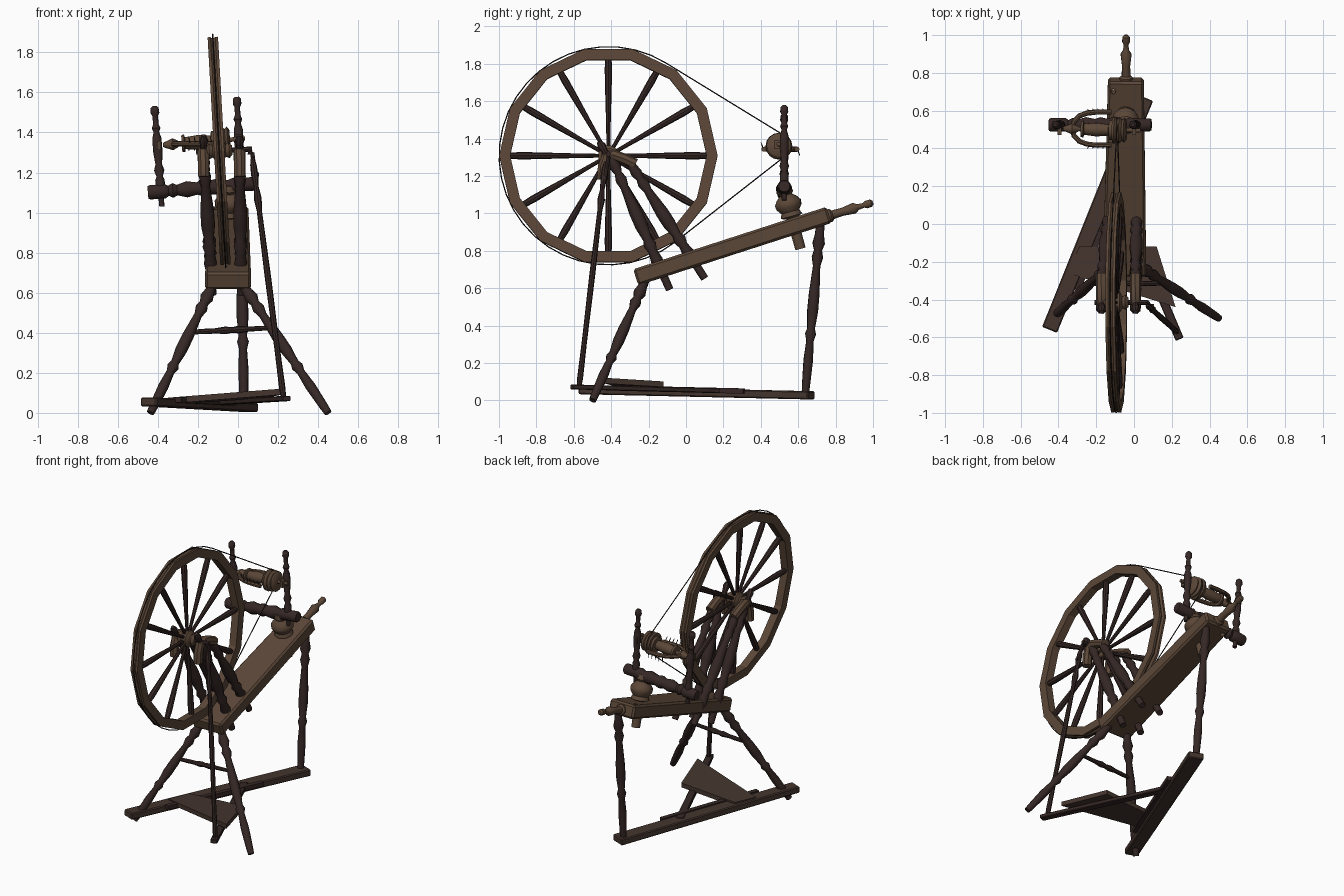
import bpy, bmesh, math
from mathutils import Vector as V


def material(name, rgb):
    m = bpy.data.materials.new(name)
    m.diffuse_color = (*rgb, 1)
    return m


LIGHT = material("warm_brown_wood", (0.105, 0.063, 0.039))
MID = material("worn_brown_wood", (0.058, 0.035, 0.027))
DARK = material("dark_turned_wood", (0.036, 0.021, 0.019))
CORD = material("dark_cord", (0.022, 0.015, 0.013))


def add(name, bm, mat, smooth=True):
    bmesh.ops.recalc_face_normals(bm, faces=bm.faces)
    me = bpy.data.meshes.new(name)
    bm.to_mesh(me)
    bm.free()
    me.materials.append(mat)
    if smooth:
        me.polygons.foreach_set("use_smooth", [True] * len(me.polygons))
        me.set_sharp_from_angle(angle=math.radians(40))
    ob = bpy.data.objects.new(name, me)
    bpy.context.collection.objects.link(ob)
    return ob


def skin(bm, rings, closed=False):
    """Join equal rings of points with quads, capping open ends."""
    vs = [[bm.verts.new(p) for p in r] for r in rings]
    n = len(vs[0])
    for i in range(len(vs) if closed else len(vs) - 1):
        a, b = vs[i], vs[(i + 1) % len(vs)]
        for j in range(n):
            bm.faces.new((a[j], a[(j + 1) % n], b[(j + 1) % n], b[j]))
    if not closed:
        bm.faces.new(vs[0])
        bm.faces.new(vs[-1])


def turned(name, p0, p1, profile, mat, sides=10):
    """Lathe of (fraction, radius) pairs along p0 -> p1."""
    p0, p1 = V(p0), V(p1)
    d = p1 - p0
    u = d.orthogonal().normalized()
    w = d.normalized().cross(u)
    bm = bmesh.new()
    ang = [2 * math.pi * k / sides for k in range(sides)]
    skin(bm, [[p0 + d * t + (u * math.cos(a) + w * math.sin(a)) * r for a in ang] for t, r in profile])
    return add(name, bm, mat)


def board(name, p0, p1, w0, w1, h, mat, bevel=0.008):
    """Slanted plank whose width stays level."""
    p0, p1 = V(p0), V(p1)
    d = (p1 - p0).normalized()
    s = d.cross(V((0, 0, 1))).normalized()
    n = s.cross(d)
    bm = bmesh.new()
    skin(bm, [[p + s * (w * a / 2) + n * (h * b / 2) for a, b in ((-1, -1), (1, -1), (1, 1), (-1, 1))]
              for p, w in ((p0, w0), (p1, w1))])
    if bevel:
        bmesh.ops.bevel(bm, geom=bm.edges[:], offset=bevel, segments=1, affect='EDGES')
    return add(name, bm, mat, False)


def tube(name, pts, r, mat, closed=False, sides=8):
    """Round tube following a path."""
    pts = [V(p) for p in pts]
    n = len(pts)
    bm, rings, u = bmesh.new(), [], None
    for i, p in enumerate(pts):
        a = pts[i - 1] if (i or closed) else p
        b = pts[(i + 1) % n] if (i < n - 1 or closed) else p
        t = (b - a).normalized()
        u = t.orthogonal().normalized() if u is None else (u - t * u.dot(t)).normalized()
        w = t.cross(u)
        rings.append([p + (u * math.cos(2 * math.pi * k / sides) + w * math.sin(2 * math.pi * k / sides)) * r
                      for k in range(sides)])
    skin(bm, rings, closed)
    return add(name, bm, mat)


# Tilted wheel frame
C = V((-0.094, -0.415, 1.308))
UP = V((-0.056, 0, 1)).normalized()
AX = V((0, 1, 0)).cross(UP)


def on_wheel(deg, r, off=0):
    a = math.radians(deg)
    return C + V((0, math.cos(a), 0)) * r + UP * (math.sin(a) * r) + AX * off


# Wheel rim with a groove for the cord
section = [(0.525, -0.026), (0.584, -0.026), (0.584, -0.012), (0.574, 0), (0.584, 0.012),
           (0.584, 0.026), (0.525, 0.026)]
bm = bmesh.new()
skin(bm, [[on_wheel(i * 360 / 14, r, o) for r, o in section] for i in range(14)], True)
add("wheel_rim", bm, LIGHT, False)

# Spokes, hub and axle
for i in range(12):
    turned("spoke", on_wheel(i * 30, 0.03), on_wheel(i * 30, 0.54),
           [(0, .010), (.25, .012), (.6, .017), (.85, .02), (1, .016)], DARK, 8)
turned("wheel_hub", C - AX * 0.065, C + AX * 0.065,
       [(0, .025), (.12, .04), (.25, .032), (.35, .055), (.65, .055), (.75, .032), (.88, .04), (1, .025)], LIGHT, 12)
turned("axle", C - AX * 0.115, C + AX * 0.165, [(0, .013), (1, .013)], DARK, 8)

# Drive cord round the wheel and the flyer pulley
F = V((-0.09, 0.495, 1.36))
cord = [on_wheel(58 + k * 250 / 28, 0.584) for k in range(29)]
for k in range(9):
    a = math.radians(-52 + k * 110 / 8)
    cord.append(F + V((0, math.cos(a), math.sin(a))) * 0.064)
tube("drive_cord", cord, 0.0035, CORD, True, 5)

# Sloping bench with a small hole, and its tail handle
bench = board("bench", (-0.05, -0.268, 0.658), (-0.043, 0.765, 0.992), 0.23, 0.19, 0.09, LIGHT, 0.012)
cutter = turned("hole_cutter", (-0.11, 0.74, 0.88), (-0.11, 0.69, 1.06), [(0, .014), (1, .014)], DARK, 10)
cutter.hide_render = True
cutter.hide_viewport = True
mod = bench.modifiers.new("hole", 'BOOLEAN')
mod.operation = 'DIFFERENCE'
mod.object = cutter
turned("tail_handle", (-0.042, 0.75, 0.982), (-0.042, 1.0, 1.058),
       [(0, .036), (.1, .036), (.14, .024), (.35, .022), (.6, .03), (.68, .016), (.8, .013), (.85, .021),
        (.96, .02), (1, .01)], LIGHT)

# Turned legs
LEG = [(0, .022), (.08, .025), (.13, .034), (.17, .022), (.21, .031), (.26, .02), (.42, .029), (.52, .03),
       (.62, .021), (.65, .03), (.69, .02), (.8, .026), (.95, .022), (1, .019)]
turned("front_left_leg", (-0.115, -0.21, 0.66), (-0.437, -0.5, 0.0), LEG, DARK)
turned("front_right_leg", (0.01, -0.21, 0.66), (0.45, -0.5, 0.0), LEG, DARK)
turned("back_leg", (0.015, 0.72, 0.96), (0.03, 0.637, 0.03), LEG, DARK)
turned("leg_stretcher", (-0.235, -0.315, 0.403), (0.175, -0.315, 0.425),
       [(0, .011), (.2, .014), (.3, .013), (.42, .019), (.5, .014), (.58, .019), (.7, .013), (1, .011)], DARK, 8)

# Floor bar and treadle
board("floor_bar", (-0.447, -0.56, 0.055), (0.055, 0.67, 0.027), 0.085, 0.1, 0.044, MID, 0.006)
board("treadle_hinge_bar", (-0.30, -0.35, 0.065), (-0.03, 0.31, 0.05), 0.032, 0.032, 0.028, DARK, 0)
board("treadle_long_bar", (0.242, -0.61, 0.072), (-0.12, 0.24, 0.05), 0.045, 0.05, 0.026, DARK, 0.004)
bm = bmesh.new()
plate = [(-0.29, -0.12, 0.06), (-0.35, -0.26, 0.06), (0.22, -0.44, 0.105), (0.12, -0.12, 0.085)]
skin(bm, [[V(p) + V((0, 0, dz)) for p in plate] for dz in (-0.014, 0.016)])
add("treadle_plate", bm, MID, False)

# Four wheel posts and their curved bearings
POST = [(0, .022), (.08, .03), (.12, .02), (.17, .031), (.23, .022), (.42, .035), (.52, .035), (.62, .024),
        (.66, .035), (.71, .024), (.78, .033), (.83, .026), (.86, .022), (1, .021)]
for side, xt, xb in (("left", -0.172, -0.128), ("right", 0.008, 0.015)):
    turned(side + "_front_post", (xt, -0.40, 1.30), (xb, -0.087, 0.592), POST, DARK)
    turned(side + "_back_post", (xt, -0.295, 1.262), (xb, 0.1, 0.652), POST, DARK)
    tube(side + "_bearing", [(xt, -.27, 1.262), (xt, -.33, 1.29), (xt, -.39, 1.312), (xt, -.425, 1.3),
                             (xt, -.443, 1.25), (xt, -.447, 1.18)], 0.03, LIGHT)
    turned(side + "_bearing_pin", (xt, -0.40, 1.27), (xt, -0.465, 1.385),
           [(0, .018), (.6, .018), (.8, .024), (1, .012)], DARK, 8)

# Crank and the rod down to the treadle
tube("crank", [(0.05, -.415, 1.30), (0.072, -.415, 1.295), (0.078, -.425, 1.24), (0.085, -.435, 1.19),
               (0.105, -.435, 1.19)], 0.011, DARK)
turned("treadle_rod", (0.072, -0.43, 1.275), (0.228, -0.572, 0.07),
       [(0, .008), (.03, .016), (.07, .018), (.12, .012), (.17, .02), (.22, .013), (.5, .016), (.8, .014),
        (.96, .016), (1, .012)], DARK, 8)

# Vase-shaped support rising through the bench
turned("flyer_support", (-0.045, 0.612, 0.81), (-0.045, 0.522, 1.14),
       [(0, .028), (.35, .03), (.5, .032), (.53, .06), (.6, .05), (.68, .07), (.75, .072), (.82, .055),
        (.87, .034), (.91, .044), (1, .036)], LIGHT, 14)

# Cross bar carrying the two uprights
turned("cross_bar", (-0.45, 0.525, 1.1), (0.092, 0.525, 1.145),
       [(0, .032), (.02, .037), (.16, .037), (.19, .026), (.23, .038), (.27, .027), (.36, .042), (.45, .032),
        (.5, .042), (.56, .034), (.66, .044), (.74, .03), (.79, .04), (.84, .034), (.98, .036), (1, .03)], DARK, 12)
UPRIGHT = [(0, .013), (.08, .014), (.12, .022), (.26, .024), (.3, .016), (.36, .026), (.42, .017), (.55, .024),
           (.68, .023), (.74, .014), (.78, .022), (.82, .014), (.9, .014), (.93, .022), (.98, .02), (1, .01)]
turned("left_upright", (-0.38, 0.525, 1.03), (-0.417, 0.525, 1.532), UPRIGHT, DARK)
turned("right_upright", (0.018, 0.525, 1.07), (-0.006, 0.525, 1.578), UPRIGHT, DARK)

# Flyer: spindle, bobbin, pulley and U-shaped arms
turned("spindle", (-0.375, 0.505, 1.337), (0.035, 0.495, 1.37),
       [(0, .008), (.02, .014), (.12, .03), (.17, .02), (.2, .012), (1, .011)], LIGHT)
turned("bobbin", (-0.28, 0.503, 1.345), (-0.115, 0.497, 1.357),
       [(0, .042), (.08, .045), (.1, .03), (.5, .037), (.88, .03), (.9, .052), (1, .052)], LIGHT, 14)
turned("pulley", (-0.113, 0.497, 1.358), (-0.04, 0.496, 1.364),
       [(0, .07), (.15, .072), (.32, .06), (.5, .07), (.68, .056), (.85, .066), (1, .05)], LIGHT, 16)
arms = [(-0.12, 1), (-0.2, 1), (-0.25, .93), (-0.29, .76), (-0.318, .42), (-0.325, 0)]
path = [(x, 0.505 + s * 0.088, 1.343) for x, s in arms]
path += [(x, 0.505 - s * 0.088, 1.343) for x, s in arms[-2::-1]]
tube("flyer_arms", path, 0.014, LIGHT)
for s in (-1, 1):
    for k in range(5):
        x, y = -0.13 - k * 0.027, 0.505 + s * 0.09
        turned("flyer_hook", (x, y, 1.343), (x - 0.008, y + s * 0.014, 1.343 - s * 0.035),
               [(0, .004), (1, .002)], CORD, 5)
for x, z in ((-0.395, 1.336), (0.0, 1.367)):
    board("flyer_bearing", (x, 0.47, z), (x, 0.545, z), 0.02, 0.02, 0.045, LIGHT, 0)
